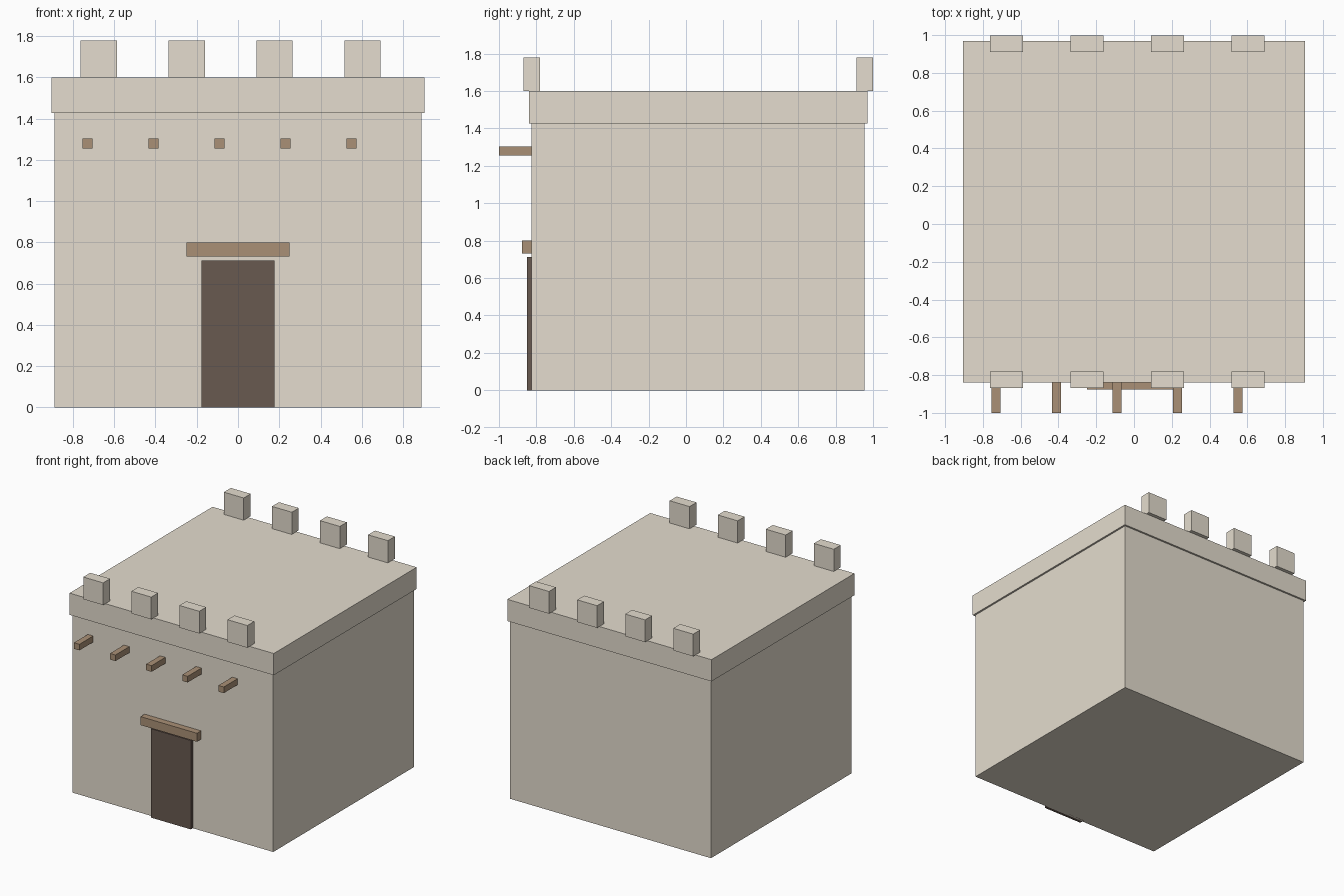
import bpy

if "Cube" in bpy.data.objects:
    bpy.data.objects.remove(bpy.data.objects["Cube"])

CY = 0.065       # centre of the building in depth
HALF = 0.89      # half width of the walls
FRONT = CY - HALF


def material(name, rgb):
    m = bpy.data.materials.new(name)
    m.diffuse_color = (*rgb, 1)
    m.use_nodes = True
    m.node_tree.nodes["Principled BSDF"].inputs["Base Color"].default_value = m.diffuse_color
    return m


adobe = material("adobe", (0.78, 0.72, 0.62))
wood = material("wood", (0.40, 0.28, 0.18))
dark = material("dark_opening", (0.14, 0.10, 0.08))


def box(name, x, y, z, mat):
    """Box from (min, max) ranges on each axis."""
    ranges = (x, y, z)
    bpy.ops.mesh.primitive_cube_add(size=1, location=[(a + b) / 2 for a, b in ranges])
    ob = bpy.context.object
    ob.name = name
    ob.scale = [b - a for a, b in ranges]
    bpy.ops.object.transform_apply(location=False, rotation=False, scale=True)
    ob.data.materials.append(mat)
    return ob


# Walls and the slightly overhanging roof band
box("walls", (-HALF, HALF), (FRONT, CY + HALF), (0, 1.426), adobe)
box("roof_band", (-0.905, 0.905), (CY - 0.905, CY + 0.905), (1.426, 1.6), adobe)

# Battlement blocks along the front and back edges
for side, y in (("front", FRONT), ("back", CY + HALF)):
    for i in range(4):
        x = -0.675 + i * 0.426
        box(f"{side}_battlement_{i + 1}", (x - 0.088, x + 0.088),
            (y - 0.044, y + 0.044), (1.6, 1.778), adobe)

# Projecting roof beams
for i in range(5):
    x = -0.73 + i * 0.32
    box(f"roof_beam_{i + 1}", (x - 0.024, x + 0.024),
        (-1.0, FRONT + 0.02), (1.255, 1.304), wood)

# Doorway and lintel
box("door", (-0.177, 0.177), (-0.85, FRONT + 0.02), (0, 0.712), dark)
box("lintel", (-0.25, 0.25), (-0.877, FRONT + 0.02), (0.732, 0.80), wood)
